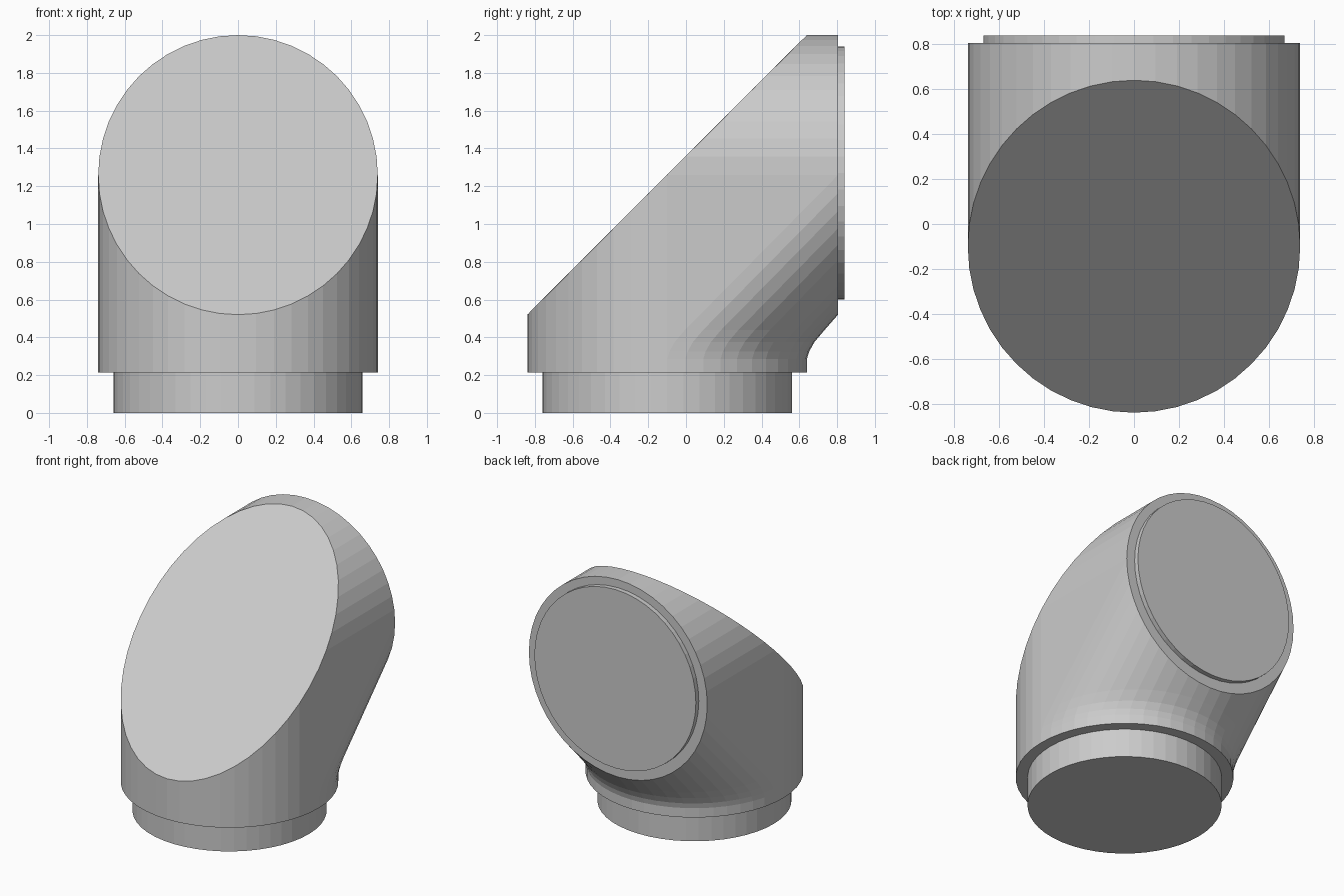
import bpy
import bmesh
from math import sin, cos, pi

cube = bpy.data.objects.get("Cube")
if cube:
    bpy.data.objects.remove(cube, do_unlink=True)

R = 0.74            # pipe radius
N = 48              # sides around the pipe
H = N // 2
AXIS_Y = -0.1       # vertical pipe axis
AXIS_Z = 1.26       # horizontal pipe axis
BASE_Z = 0.215
BACK_Y = 0.805
CUT = AXIS_Z - AXIS_Y   # slanted plane: z = y + CUT

grey = bpy.data.materials.new("light_grey")
grey.use_nodes = True
grey.diffuse_color = (0.6, 0.6, 0.6, 1)
grey.node_tree.nodes["Principled BSDF"].inputs["Base Color"].default_value = (0.6, 0.6, 0.6, 1)


def elbow_body():
    bm = bmesh.new()
    ring = [(R * cos(2 * pi * i / N), R * sin(2 * pi * i / N)) for i in range(N)]
    half = ring[:H + 1]
    base = [bm.verts.new((x, AXIS_Y + y, BASE_Z)) for x, y in ring]
    slant = [bm.verts.new((x, AXIS_Y + y, AXIS_Y + y + CUT)) for x, y in ring]

    # Inner bend: rear half of the base ring rises, then leans back at 45 degrees
    bend = [base[:H + 1]]
    for dy, z in ((0, 0.285), (0.012, 0.325), (0.04, 0.375), (0.095, 0.44)):
        bend.append([bm.verts.new((x, AXIS_Y + y + dy, z)) for x, y in half])
    bend.append([bm.verts.new((x, BACK_Y, AXIS_Z - y)) for x, y in half])
    for low, high in zip(bend, bend[1:]):
        for i in range(H):
            bm.faces.new((low[i], low[i + 1], high[i + 1], high[i]))

    # Upper half of the rear opening, extruded forward to the slanted cut
    lower = bend[-1]
    upper = [lower[0]] + [bm.verts.new((x, BACK_Y, AXIS_Z + y)) for x, y in half[1:-1]] + [lower[H]]
    for i in range(H):
        bm.faces.new((slant[i], slant[i + 1], upper[i + 1], upper[i]))

    # Front wall
    for i in range(H, N):
        j = (i + 1) % N
        bm.faces.new((base[i], base[j], slant[j], slant[i]))

    # Flat cheeks, slanted face, underside and rear face
    for i in (0, H):
        bm.faces.new([slant[i]] + [row[i] for row in bend])
    bm.faces.new(slant)
    bm.faces.new(base)
    bm.faces.new(upper + lower[-2:0:-1])
    bmesh.ops.recalc_face_normals(bm, faces=bm.faces)
    mesh = bpy.data.meshes.new("elbow_body")
    bm.to_mesh(mesh)
    bm.free()
    obj = bpy.data.objects.new("elbow_body", mesh)
    bpy.context.collection.objects.link(obj)
    mesh.materials.append(grey)


def collar(name, radius, depth, location, tilt=0):
    bpy.ops.mesh.primitive_cylinder_add(vertices=N, radius=radius, depth=depth,
                                        location=location, rotation=(tilt, 0, 0))
    obj = bpy.context.object
    obj.name = name
    obj.data.materials.append(grey)


elbow_body()
# Spigots at the two ends
collar("bottom_collar", 0.66, BASE_Z, (0, AXIS_Y, BASE_Z / 2))
collar("rear_collar", 0.67, 0.035, (0, BACK_Y + 0.0175, 1.27), pi / 2)
